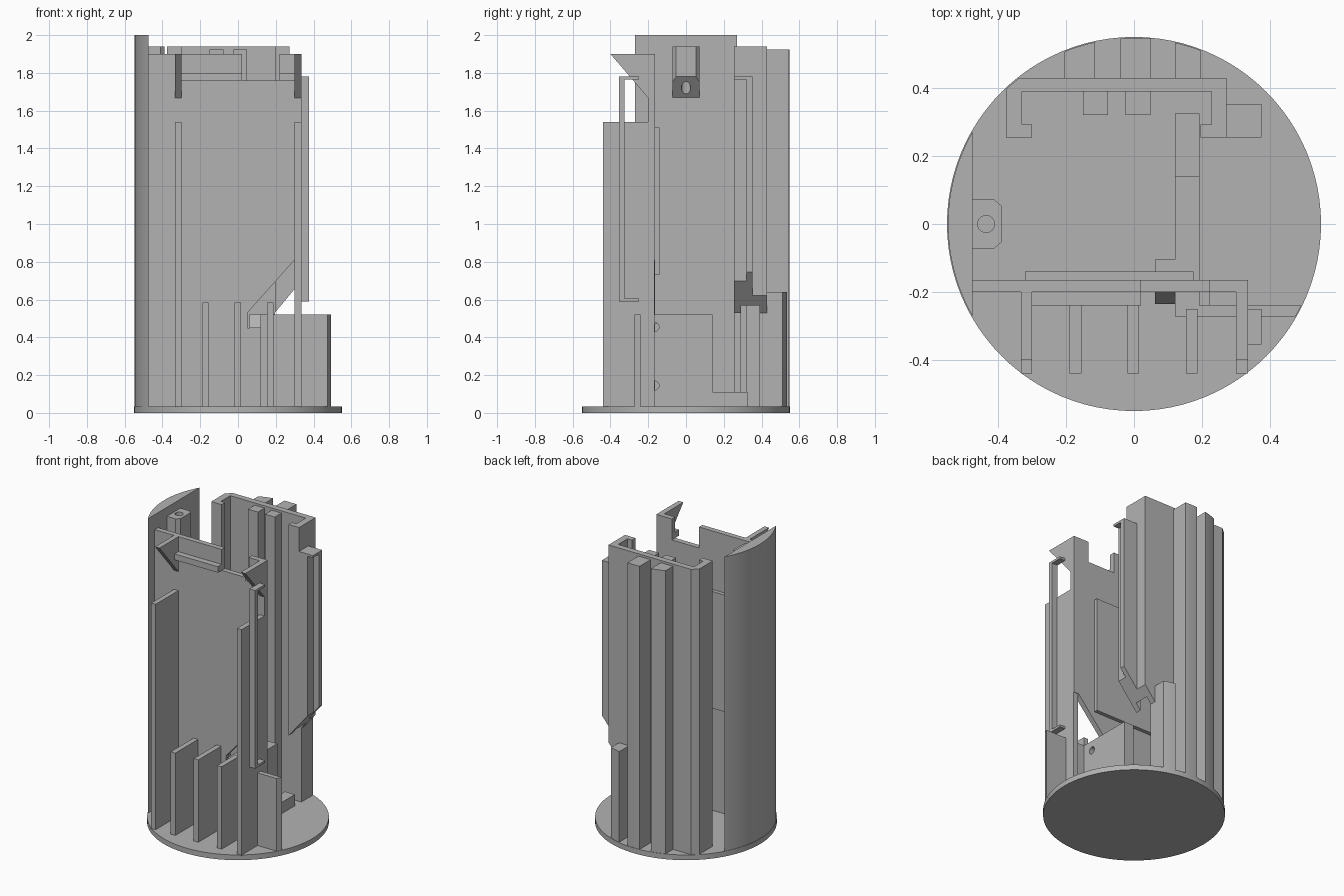
import bpy, bmesh, math
from mathutils import Vector

if "Cube" in bpy.data.objects:
    bpy.data.objects.remove(bpy.data.objects["Cube"], do_unlink=True)

grey = bpy.data.materials.new("plain grey")
grey.use_nodes = True
grey.diffuse_color = (0.45, 0.45, 0.45, 1)
grey.node_tree.nodes["Principled BSDF"].inputs["Base Color"].default_value = (0.45, 0.45, 0.45, 1)

R = 0.547      # outer radius of the housing
FLOOR = 0.03   # walls sink slightly into the base


def prism(name, points, low, high, axis="z"):
    """Extrude a 2D outline along an axis (z: x,y  y: x,z  x: y,z)."""
    def place(p, d):
        return {"z": (p[0], p[1], d), "y": (p[0], d, p[1]), "x": (d, p[0], p[1])}[axis]
    bm = bmesh.new()
    face = bm.faces.new([bm.verts.new(place(p, low)) for p in points])
    step = Vector(place((0, 0), high - low))
    top = bmesh.ops.extrude_face_region(bm, geom=[face])["geom"]
    bmesh.ops.translate(bm, vec=step, verts=[v for v in top if isinstance(v, bmesh.types.BMVert)])
    bmesh.ops.recalc_face_normals(bm, faces=bm.faces)
    mesh = bpy.data.meshes.new(name)
    bm.to_mesh(mesh)
    bm.free()
    mesh.materials.append(grey)
    obj = bpy.data.objects.new(name, mesh)
    bpy.context.collection.objects.link(obj)
    return obj


def box(name, x, y, z):
    return prism(name, [(x[0], y[0]), (x[1], y[0]), (x[1], y[1]), (x[0], y[1])], *z)


def circle(cx, cy, r, n=24):
    return [(cx + r * math.cos(2 * math.pi * i / n), cy + r * math.sin(2 * math.pi * i / n)) for i in range(n)]


def arc(a, b, n):
    return [(R * math.cos(a + (b - a) * i / n), R * math.sin(a + (b - a) * i / n)) for i in range(n + 1)]


def cut(obj, *cutters):
    for c in cutters:
        c.hide_render = True
        c.hide_set(True)
        c.display_type = "WIRE"
        m = obj.modifiers.new("cut", "BOOLEAN")
        m.operation, m.object, m.solver = "DIFFERENCE", c, "EXACT"
    bpy.context.view_layer.update()
    deps = bpy.context.evaluated_depsgraph_get()
    done = bpy.data.meshes.new_from_object(obj.evaluated_get(deps))
    obj.modifiers.clear()
    obj.data = done
    for c in cutters:
        bpy.data.objects.remove(c, do_unlink=True)


def smooth(obj):
    bpy.ops.object.select_all(action="DESELECT")
    bpy.context.view_layer.objects.active = obj
    obj.select_set(True)
    bpy.ops.object.shade_smooth_by_angle(angle=math.radians(30))


# Round base and the tall curved side wall
smooth(prism("base_disc", circle(0, 0, 0.55, 96), 0, 0.035))
half = math.acos(0.475 / R)
smooth(prism("curved_side_wall", arc(math.pi - half, math.pi + half, 24), FLOOR, 2.0))

# Screw lug with a sloped underside
lug = prism("screw_lug", [(-0.48, 1.67), (-0.475, 1.67), (-0.388, 1.78), (-0.388, 1.94), (-0.48, 1.94)],
            -0.072, 0.072, "y")
corners = [prism("lug_corner", [(-0.42, s * 0.08), (-0.38, s * 0.08), (-0.38, s * 0.045)], 1.6, 2, "z")
           for s in (1, -1)]
cut(lug, prism("lug_hole", circle(-0.435, 0, 0.025), 1.6, 2), *corners)

# Front wall with top notch and slanted lower cutout
prism("front_wall", [(-0.477, FLOOR), (0.12, FLOOR), (0.12, 0.45), (0.05, 0.45), (0.05, 0.53), (0.3, 0.81),
                     (0.335, 0.81), (0.335, 1.9), (0.22, 1.9), (0.22, 1.76), (0.02, 1.76), (0.02, 1.9),
                     (-0.477, 1.9)], -0.2, -0.165, "y")
box("front_wall_back_panel", (-0.32, 0.175), (-0.168, -0.14), (0.73, 1.51))
box("front_rail_long", (-0.302, 0.02), (-0.24, -0.198), (1.76, 1.8))
box("front_rail_short", (0.22, 0.302), (-0.24, -0.198), (1.76, 1.8))

# Tall fins with triangular brackets above
for side, x in (("right", (-0.333, -0.3)), ("left", (0.3, 0.335))):
    box(f"tall_fin_{side}", x, (-0.44, -0.168), (FLOOR, 1.54))
    prism(f"fin_bracket_{side}", [(-0.4, 1.9), (-0.168, 1.9), (-0.168, 1.63)], *x, "x")

# Short fins
for i, (x, back) in enumerate(((-0.172, -0.198), (-0.002, -0.198), (0.17, -0.25))):
    box(f"short_fin_{i + 1}", (x - 0.017, x + 0.017), (-0.44, back), (FLOOR, 0.585))

# Side guide frame on the front fin
prism("front_guide_frame", [(-0.355, 0.59), (-0.25, 0.59), (-0.25, 0.605), (-0.325, 0.605), (-0.325, 1.765),
                            (-0.25, 1.765), (-0.25, 1.78), (-0.355, 1.78)], 0.333, 0.375, "x")

# Low corner walls with two screw holes
prism("low_front_wall", [(0.12, -0.272), *arc(math.asin(-0.272 / R), math.asin(-0.24 / R), 4), (0.12, -0.24)],
      FLOOR, 0.52)
low = prism("low_side_wall", [(-0.26, FLOOR), (0.325, FLOOR), (0.325, 0.11), (0.14, 0.11), (0.14, 0.52),
                              (-0.26, 0.52)], 0.12, 0.193, "x")
cut(low, *[prism("screw_hole", circle(-0.167, z, 0.024), 0.05, 0.3, "x") for z in (0.145, 0.455)])

# Small slanted latch through the front wall
prism("latch", [(-0.235, 0.45), (-0.2, 0.45), (-0.105, 0.5), (-0.105, 0.52), (-0.2, 0.52)], 0.062, 0.12, "x")

# Back channel: wall, side returns and lips
slope = 0.53 / 0.44


def slanted(name, x0, x1, top, y):
    """Upright block whose underside rises towards the model's left."""
    z = [0.53 + 1.2 * (x - 0.195) for x in (x0, x1)]
    return prism(name, [(x0, z[0]), (x1, z[1]), (x1, top), (x0, top)], *y, "y")


prism("back_wall", [(-0.376, 0.39), (0.195, 0.39), (0.195, 0.43), (-0.338, 0.43), (-0.376, 0.397)], FLOOR, 1.94)
slanted("back_wall_overhang", 0.195, 0.272, 1.94, (0.39, 0.43))
box("right_return", (-0.376, -0.33), (0.255, 0.392), (FLOOR, 1.94))
box("right_lip", (-0.335, -0.3), (0.255, 0.292), (FLOOR, 1.94))
slanted("left_return", 0.228, 0.272, 1.94, (0.255, 0.392))
slanted("left_lip", 0.195, 0.23, 1.94, (0.255, 0.292))

# Back side guide
slanted("back_guide_body", 0.27, 0.335, 1.78, (0.255, 0.325))
slanted("back_guide_flange", 0.27, 0.375, 1.78, (0.32, 0.353))
box("back_guide_cap", (0.27, 0.375), (0.255, 0.33), (1.765, 1.78))

# Ribs outside and inside the back wall
for name, x0, x1, top in (("back_rib_right", -0.205, -0.115, 1.925), ("back_rib_middle", -0.04, 0.05, 1.925),
                          ("back_rib_short", 0.12, 0.195, 0.64)):
    prism(name, [(x0, 0.428), (x1, 0.428), *arc(math.acos(x1 / R), math.acos(x0 / R), 4)], FLOOR, top)
for i, x in enumerate((-0.15, -0.025)):
    box(f"inner_rib_{i + 1}", (x, x + 0.073), (0.32, 0.392), (FLOOR, 1.925))
